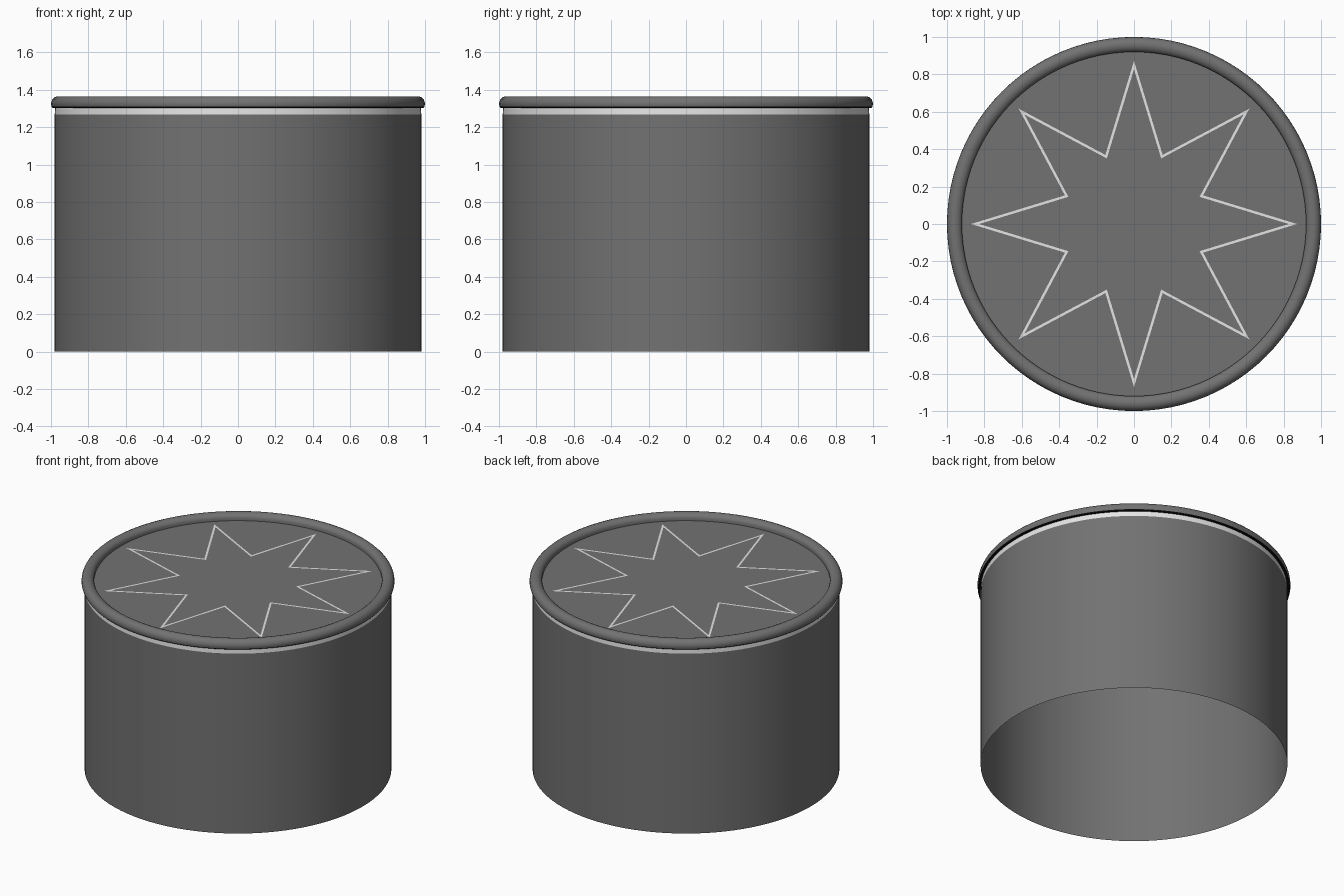
import bpy, bmesh, math

if "Cube" in bpy.data.objects:
    bpy.data.objects.remove(bpy.data.objects["Cube"])

SIDES = 96


def material(name, v):
    m = bpy.data.materials.new(name)
    m.diffuse_color = (v, v, v, 1)
    m.use_nodes = True
    m.node_tree.nodes["Principled BSDF"].inputs["Base Color"].default_value = m.diffuse_color
    return m


dark = material("dark grey metal", 0.168)
light = material("light grey", 0.78)
black = material("black", 0.005)


def finish(name, bm, mat, smooth=True):
    mesh = bpy.data.meshes.new(name)
    bm.to_mesh(mesh)
    bm.free()
    mesh.materials.append(mat)
    ob = bpy.data.objects.new(name, mesh)
    bpy.context.collection.objects.link(ob)
    if smooth:
        bpy.ops.object.select_all(action='DESELECT')
        ob.select_set(True)
        bpy.context.view_layer.objects.active = ob
        bpy.ops.object.shade_smooth_by_angle(angle=math.radians(35))
    return ob


def lathe(name, profile, mat, cap_end=False):
    """Revolve (radius, z) points, listed bottom to top on the outside."""
    bm = bmesh.new()
    rings = []
    for r, z in profile:
        rings.append([bm.verts.new((r * math.cos(2 * math.pi * i / SIDES),
                                    r * math.sin(2 * math.pi * i / SIDES), z))
                      for i in range(SIDES)])
    for a, b in zip(rings, rings[1:]):
        for i in range(SIDES):
            j = (i + 1) % SIDES
            bm.faces.new((a[i], a[j], b[j], b[i]))
    if cap_end:
        bm.faces.new(rings[-1])
    return finish(name, bm, mat)


# Can wall, open underneath
lathe("can_body", [(0.98, 0), (0.98, 1.268)], dark)

# Pale band below the lid, flush with the wall
lathe("neck_band", [(0.98, 1.268), (0.978, 1.304)], light)

# Black seal under the rim
lathe("lid_seal", [(0.975, 1.303), (0.992, 1.303), (0.996, 1.309)], black)

# Lid with rolled rim and recessed top
LID_Z = 1.32
lathe("lid", [(0.996, 1.309), (1.0, 1.322),
              (0.998, 1.336), (0.992, 1.349), (0.982, 1.359), (0.968, 1.365),
              (0.952, 1.365), (0.938, 1.36), (0.926, 1.351), (0.92, 1.338),
              (0.92, LID_Z)],
      dark, cap_end=True)

# Thin eight-pointed star outline on the lid
OUTER, INNER, WIDTH = 0.872, 0.400, 0.013
step = math.pi / 8
half_tip = math.atan2(INNER * math.sin(step), OUTER - INNER * math.cos(step))
in_tip = OUTER - WIDTH / math.sin(half_tip)
in_notch = INNER - WIDTH / math.sin(half_tip + step)
bm = bmesh.new()


def star_loop(tip, notch):
    return [bm.verts.new(((notch if i % 2 else tip) * math.cos(i * step),
                          (notch if i % 2 else tip) * math.sin(i * step),
                          LID_Z + 0.003)) for i in range(16)]


a, b = star_loop(OUTER, INNER), star_loop(in_tip, in_notch)
for i in range(16):
    j = (i + 1) % 16
    bm.faces.new((a[i], a[j], b[j], b[i]))
finish("star_outline", bm, light, smooth=False)
